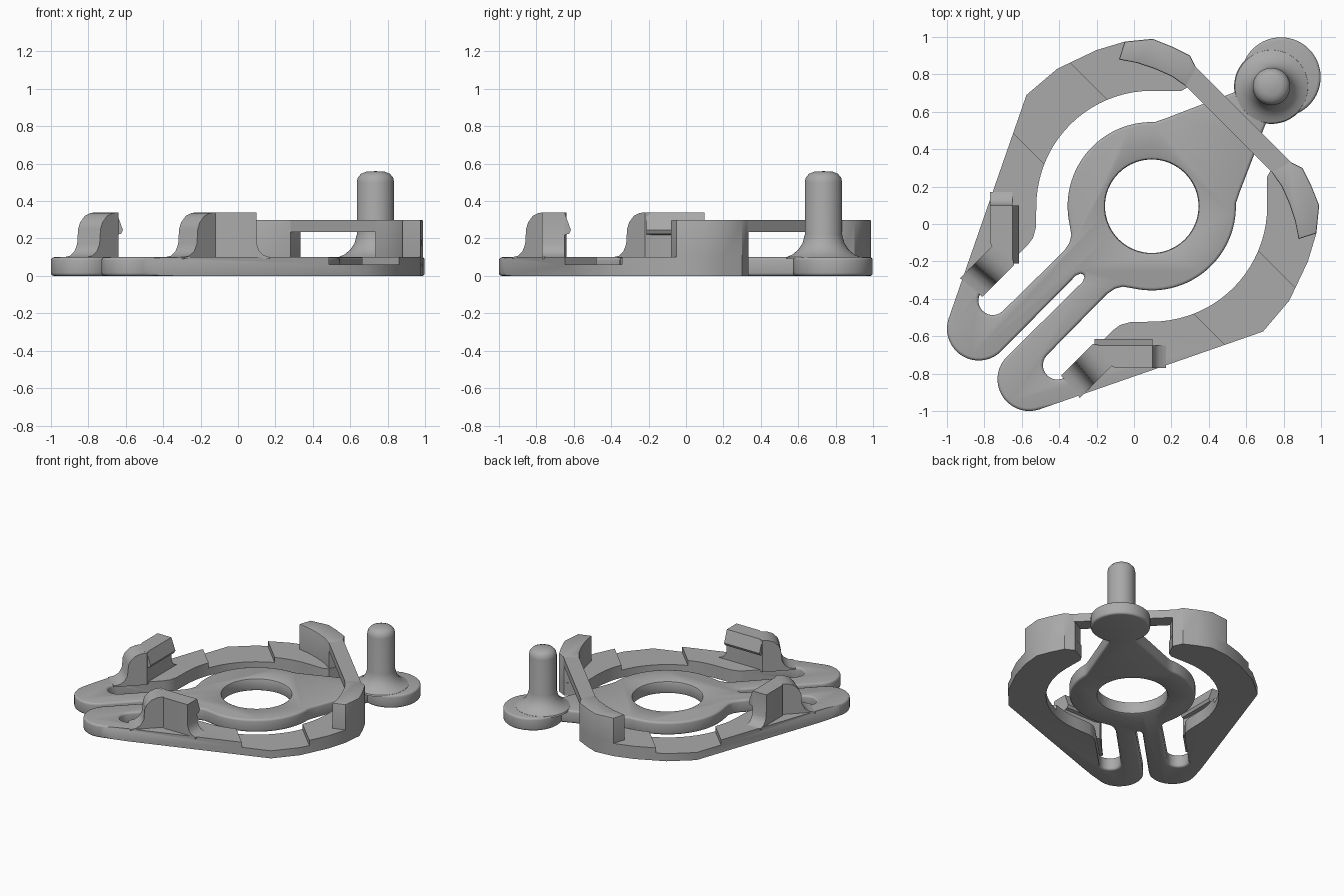
import bpy, bmesh
from math import cos, sin, radians, pi, sqrt
from mathutils import Matrix

if "Cube" in bpy.data.objects:
    bpy.data.objects.remove(bpy.data.objects["Cube"], do_unlink=True)

grey = bpy.data.materials.new("plain grey")
grey.use_nodes = True
grey.diffuse_color = (0.4, 0.4, 0.4, 1)
grey.node_tree.nodes["Principled BSDF"].inputs["Base Color"].default_value = (0.4, 0.4, 0.4, 1)

C = 0.095      # ring centre, on the diagonal symmetry axis
T = 0.10       # plate thickness


def arc(cx, cy, r, a0, a1, n):
    return [(cx + r * cos(radians(a0 + (a1 - a0) * i / n)),
             cy + r * sin(radians(a0 + (a1 - a0) * i / n))) for i in range(n + 1)]


def swap(points):
    """Mirror plan points over the diagonal."""
    return [(p[1], p[0]) + tuple(p[2:]) for p in reversed(points)]


def finish(name, bm):
    bmesh.ops.recalc_face_normals(bm, faces=bm.faces[:])
    me = bpy.data.meshes.new(name)
    bm.to_mesh(me)
    bm.free()
    me.materials.append(grey)
    ob = bpy.data.objects.new(name, me)
    bpy.context.collection.objects.link(ob)
    return ob


def prism_bm(outline, z0, z1):
    bm = bmesh.new()
    face = bm.faces.new([bm.verts.new((x, y, z0)) for x, y in outline])
    ext = bmesh.ops.extrude_face_region(bm, geom=[face])["geom"]
    top = [v for v in ext if isinstance(v, bmesh.types.BMVert)]
    bmesh.ops.translate(bm, verts=top, vec=(0, 0, z1 - z0))
    return bm


def loft(name, sections):
    """Closed solid through equal-length loops of 3D points."""
    bm = bmesh.new()
    loops = [[bm.verts.new(p) for p in s] for s in sections]
    n = len(loops[0])
    for a, b in zip(loops, loops[1:]):
        for i in range(n):
            j = (i + 1) % n
            bm.faces.new((a[i], a[j], b[j], b[i]))
    bm.faces.new(loops[0])
    bm.faces.new(loops[-1])
    return finish(name, bm)


def lathe(name, profile, centre, n=48):
    rings = [[(centre + max(r, 0.001) * cos(2 * pi * i / n),
               centre + max(r, 0.001) * sin(2 * pi * i / n), z) for i in range(n)]
             for r, z in profile]
    return loft(name, rings)


def smooth(ob, angle=32):
    bpy.ops.object.select_all(action='DESELECT')
    ob.select_set(True)
    bpy.context.view_layer.objects.active = ob
    bpy.ops.object.shade_smooth_by_angle(angle=radians(angle))


def cut(ob, cutter):
    cutter.hide_render = True
    mod = ob.modifiers.new("cut", 'BOOLEAN')
    mod.operation, mod.solver, mod.object = 'DIFFERENCE', 'EXACT', cutter
    bpy.context.view_layer.objects.active = ob
    bpy.ops.object.modifier_apply(modifier=mod.name)
    bpy.data.objects.remove(cutter, do_unlink=True)


# Base plate: half outline from the knob to the slit, then mirrored
arm_end = [(0.335, 0.83), (0.3, 0.9), (0.2, 0.95), (0.1, 0.99), (-0.05, 0.975)]
half = (arc(0.785, 0.785, 0.213, 45, 197, 24)
        + [(0.55, 0.71), (0.5, 0.69), (0.43, 0.665), (0.17, 0.565)]
        + arc(C, C, 0.45, 88, 192, 28)
        + [(-0.335, -0.06), (-0.345, -0.1), (-0.375, -0.145)]
        + arc(-0.755, -0.41, 0.077, -45, -225, 12)
        + [(-0.57, -0.115), (-0.54, -0.075), (-0.525, -0.02)]
        + arc(C, C, 0.617, 180, 90, 20)
        + [(0.25, 0.71), (0.285, 0.73)] + arm_end
        + [(-0.2, 0.93), (-0.41, 0.83), (-0.575, 0.69)]
        + arc(-0.83, -0.56, 0.17, 161, 315, 18)
        + [(-0.31, -0.275), (-0.285, -0.265), (-0.27, -0.27)])
bm = prism_bm(half + swap(half)[1:-1], 0, T)


# Rounded rims on the ring, neck, knob and tails only
def rounded(e):
    if abs(e.verts[0].co.z - e.verts[1].co.z) > 0.01:
        return False
    m = (e.verts[0].co + e.verts[1].co) / 2
    near_ring = sqrt((m.x - C) ** 2 + (m.y - C) ** 2) < 0.47
    return near_ring or m.x + m.y < -1 or abs(m.x - m.y) < 0.42


bmesh.ops.bevel(bm, geom=[e for e in bm.edges if rounded(e)], offset=0.016,
                segments=3, profile=0.5, affect='EDGES', clamp_overlap=False)
plate = finish("base_plate", bm)

# Centre hole with eased lips
cut(plate, lathe("hole_cutter", [(0.275, -0.01), (0.265, 0), (0.254, 0.006), (0.25, 0.016),
                                 (0.25, 0.084), (0.254, 0.094), (0.265, T), (0.275, 0.11)], C, 64))

# Lowered middle section of each arm
for side in (1, -1):
    bm = bmesh.new()
    bmesh.ops.create_cube(bm, size=1)
    bm.transform(Matrix.Rotation(radians(45), 4, 'Z')
                 @ Matrix.Translation((0.127, side * 0.93, 0.16))
                 @ Matrix.Diagonal((0.48, 0.8, 0.2, 1)))
    cut(plate, finish("step_cutter", bm))
smooth(plate)

# Knob pin with flared foot and rounded tip
smooth(lathe("pin", [(0.2, 0.09), (0.195, 0.101), (0.165, 0.115), (0.135, 0.14), (0.112, 0.175),
                     (0.1, 0.22), (0.1, 0.5), (0.094, 0.527), (0.077, 0.546),
                     (0.05, 0.557), (0, 0.56)], 0.735), 40)

# Raised end walls and the bridge bar between them
wall = arm_end + [(-0.08, 0.88), (0.02, 0.86), (0.11, 0.83), (0.2, 0.79), (0.28, 0.735)]
for name, plan in (("left_wall", swap(wall)), ("right_wall", wall)):
    bm = prism_bm(plan, T, 0.3)
    tops = [e for e in bm.edges if all(v.co.z > 0.29 for v in e.verts)]
    bmesh.ops.bevel(bm, geom=tops, offset=0.008, segments=2, profile=0.5, affect='EDGES')
    smooth(finish(name, bm), 35)
bar = [(0.32, 0.85), (0.27, 0.745)]
smooth(finish("bridge_bar", prism_bm(bar + swap(bar), 0.235, 0.299)))

# Clips: curved foot on the diagonal, straight wall, filleted far end
inner, outer = (-0.65, -0.23), (-0.77, -0.13)
foot = [(0.16, T), (0.13, 0.107), (0.105, 0.13), (0.09, 0.17), (0.085, 0.25),
        (0.075, 0.285), (0.05, 0.32), (0.02, 0.336), (-0.01, 0.34)]
stations = [((inner[0] - d, inner[1] - d), (outer[0] - d, outer[1] - d), z) for d, z in foot]
stations += [((-0.65, -0.18), (-0.77, -0.1), 0.34)]
stations += [((-0.65, y), (-0.77, y), z) for y, z in
             ((0.098, 0.34), (0.1, 0.17), (0.113, 0.135), (0.135, 0.112), (0.17, T))]
sections = [[(*a, 0.09), (*b, 0.09), (*b, z), (*a, z)] for a, b, z in stations]
lip = [(-0.67, 0.34), (-0.65, 0.34), (-0.615, 0.245), (-0.625, 0.225), (-0.67, 0.215)]
lip_sections = [[(x, y, z) for x, z in lip] for y in (-0.21, 0.098)]
for side, flip in (("right", False), ("left", True)):
    for part, secs in (("clip", sections), ("clip_lip", lip_sections)):
        if flip:
            secs = [swap(s) for s in secs]
        smooth(loft(side + "_" + part, secs), 35)
